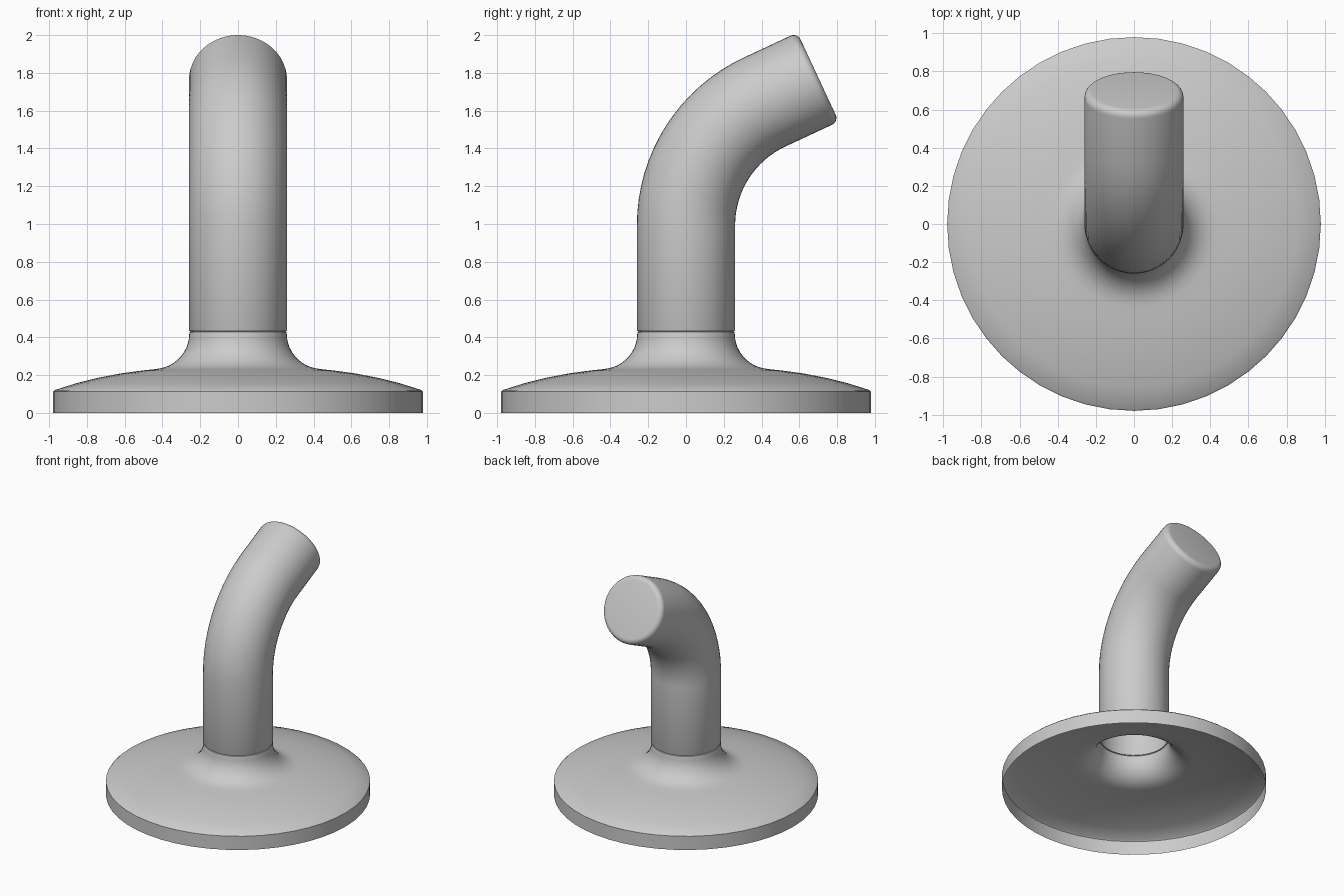
import bpy, bmesh
from math import sin, cos, pi, radians

if "Cube" in bpy.data.objects:
    bpy.data.objects.remove(bpy.data.objects["Cube"])

SIDES = 48


def loft(name, rings, cap_end=False):
    """Skin a stack of circles, each given as (y, z, tilt, radius)."""
    bm = bmesh.new()
    loops = []
    for y, z, a, r in rings:
        loops.append([bm.verts.new((r * cos(t),
                                    y + r * sin(t) * cos(a),
                                    z - r * sin(t) * sin(a)))
                      for t in (2 * pi * i / SIDES for i in range(SIDES))])
    for lo, hi in zip(loops, loops[1:]):
        for i in range(SIDES):
            j = (i + 1) % SIDES
            bm.faces.new((lo[i], lo[j], hi[j], hi[i]))
    if cap_end:
        bm.faces.new(loops[-1])
    mesh = bpy.data.meshes.new(name)
    bm.to_mesh(mesh)
    bm.free()
    obj = bpy.data.objects.new(name, mesh)
    bpy.context.collection.objects.link(obj)
    bpy.ops.object.select_all(action='DESELECT')
    bpy.context.view_layer.objects.active = obj
    obj.select_set(True)
    bpy.ops.object.shade_smooth_by_angle(angle=radians(35))
    return obj


# Flange: hollow open-bottomed shell, low dome and concave neck
profile = [(0.98, 0), (0.98, 0.112), (0.97, 0.121), (0.86, 0.156), (0.74, 0.186),
           (0.62, 0.209), (0.51, 0.224), (0.435, 0.232)]
for k in range(11):
    t = radians(260 - 8 * k)
    profile.append((0.445 + 0.187 * cos(t), 0.42 + 0.187 * sin(t)))
profile += [(0.256, 0.427), (0.250, 0.431)]
loft("wall_flange", [(0, z, 0, r) for r, z in profile])

# Peg: straight stem, 65 degree bend, straight tip with rounded end
R, bend, radius, tip, fillet = 0.72, radians(65), 0.26, 0.313, 0.04
z0 = 0.993
rings = [(0, 0.431, 0, 0.250), (0, 0.434, 0, 0.257), (0, 0.441, 0, radius)]
for k in range(17):
    a = bend * k / 16
    rings.append((R * (1 - cos(a)), z0 + R * sin(a), a, radius))
ey, ez = rings[-1][:2]
for k in range(7):
    t = pi / 2 * k / 6
    d = tip - fillet + fillet * sin(t)
    rings.append((ey + d * sin(bend), ez + d * cos(bend), bend,
                  radius - fillet + fillet * cos(t)))
loft("bent_peg", rings, cap_end=True)
